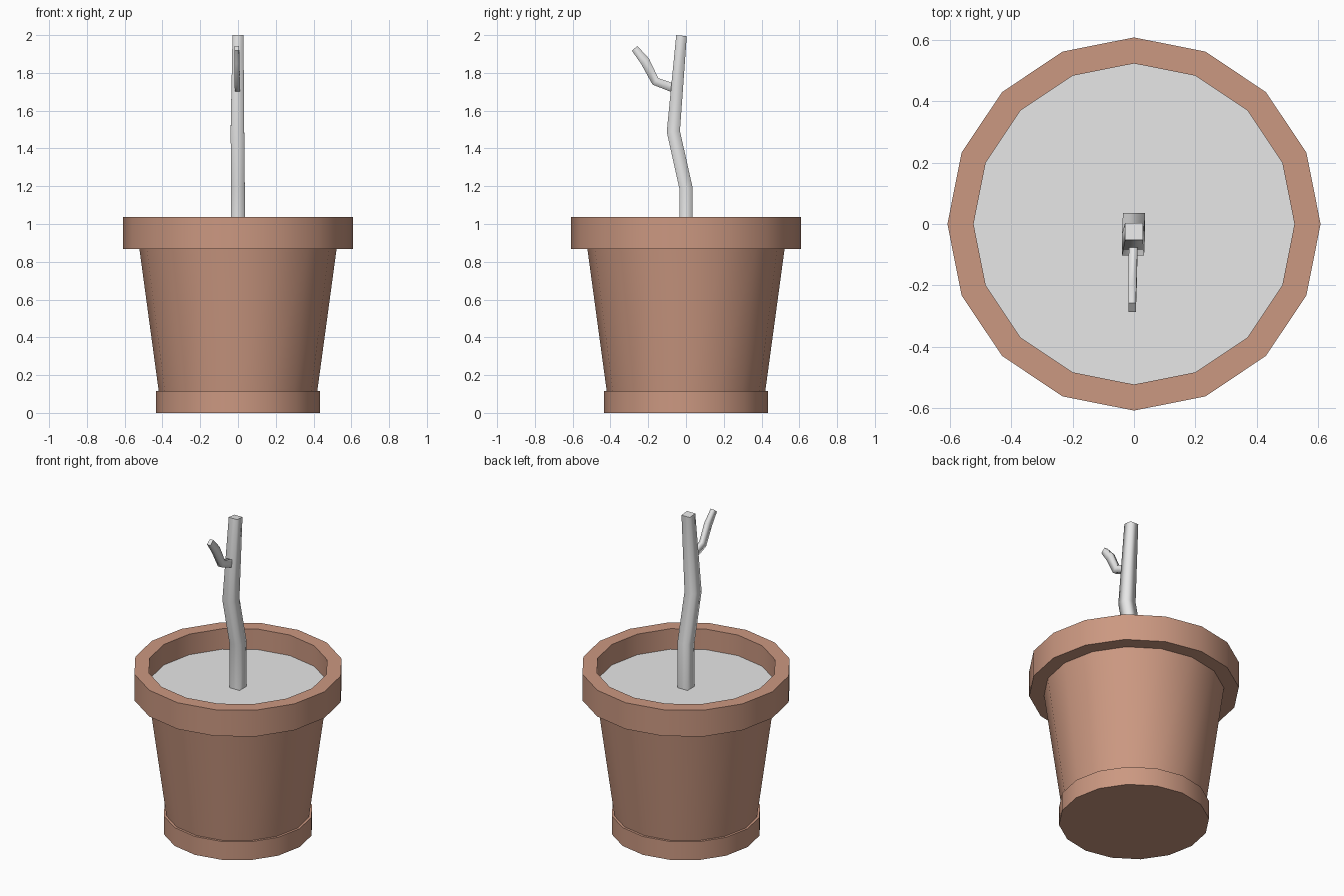
import bpy, bmesh, math
from mathutils import Vector

if "Cube" in bpy.data.objects:
    bpy.data.objects.remove(bpy.data.objects["Cube"])


def material(name, rgb):
    m = bpy.data.materials.new(name)
    m.diffuse_color = (*rgb, 1)
    m.use_nodes = True
    m.node_tree.nodes["Principled BSDF"].inputs["Base Color"].default_value = m.diffuse_color
    return m


terracotta = material("terracotta", (0.60, 0.315, 0.22))
grey = material("pale_grey", (0.8, 0.8, 0.8))
SIDES = 16


def finish(bm, name, mat):
    bmesh.ops.recalc_face_normals(bm, faces=bm.faces)
    me = bpy.data.meshes.new(name)
    bm.to_mesh(me)
    bm.free()
    me.materials.append(mat)
    ob = bpy.data.objects.new(name, me)
    bpy.context.collection.objects.link(ob)
    return ob


def ring(bm, r, z):
    return [bm.verts.new((r * math.cos(2 * math.pi * i / SIDES),
                          r * math.sin(2 * math.pi * i / SIDES), z)) for i in range(SIDES)]


def bridge(bm, a, b):
    n = len(a)
    return [bm.faces.new((a[i], a[(i + 1) % n], b[(i + 1) % n], b[i])) for i in range(n)]


def limb(name, rings, mat):
    """Square-section limb; rings are (centre, half width in x, half thickness)."""
    bm = bmesh.new()
    pts = [Vector(r[0]) for r in rings]
    loops = []
    for i, (_, hx, ht) in enumerate(rings):
        t = Vector()
        if i > 0:
            t += (pts[i] - pts[i - 1]).normalized()
        if i < len(pts) - 1:
            t += (pts[i + 1] - pts[i]).normalized()
        n = Vector((0, t.z, -t.y)).normalized()
        loops.append([bm.verts.new(pts[i] + Vector((sx * hx, 0, 0)) + n * st * ht)
                      for sx, st in ((-1, -1), (1, -1), (1, 1), (-1, 1))])
    for a, b in zip(loops, loops[1:]):
        for f in bridge(bm, a, b):
            f.smooth = True
    caps = [bm.faces.new(loops[0]), bm.faces.new(loops[-1])]
    for f in caps:
        for e in f.edges:
            e.smooth = False
    return finish(bm, name, mat)


# Pot: foot, tapered body, rim and inner wall turned from one profile
bm = bmesh.new()
profile = [(0.435, 0), (0.435, 0.117), (0.42, 0.117), (0.522, 0.868),
           (0.608, 0.868), (0.608, 1.036), (0.523, 1.036), (0.523, 0.905)]
loops = [ring(bm, r, z) for r, z in profile]
for a, b in zip(loops, loops[1:]):
    bridge(bm, a, b)
bm.faces.new(loops[0])
bm.faces.new(loops[-1])  # closed under the soil, removed below
bmesh.ops.recalc_face_normals(bm, faces=bm.faces)
bm.faces.ensure_lookup_table()
bmesh.ops.delete(bm, geom=[bm.faces[-1]], context='FACES_ONLY')
pot = finish(bm, "pot", terracotta)
bpy.context.view_layer.objects.active = pot
pot.select_set(True)
bpy.ops.object.shade_smooth_by_angle(angle=math.radians(30))

# Soil disc
bm = bmesh.new()
bm.faces.new(ring(bm, 0.523, 0.905))
finish(bm, "soil", grey)

# Bent trunk
limb("trunk", [((0, 0, 0.90), 0.036, 0.036),
               ((0, 0, 1.19), 0.036, 0.035),
               ((-0.003, -0.067, 1.49), 0.036, 0.035),
               ((0, -0.024, 1.997), 0.029, 0.028)], grey)

# Small side branch
limb("branch", [((-0.002, -0.04, 1.71), 0.014, 0.024),
                ((-0.004, -0.162, 1.755), 0.014, 0.023),
                ((-0.005, -0.217, 1.862), 0.013, 0.025),
                ((-0.006, -0.272, 1.93), 0.012, 0.019)], grey)
